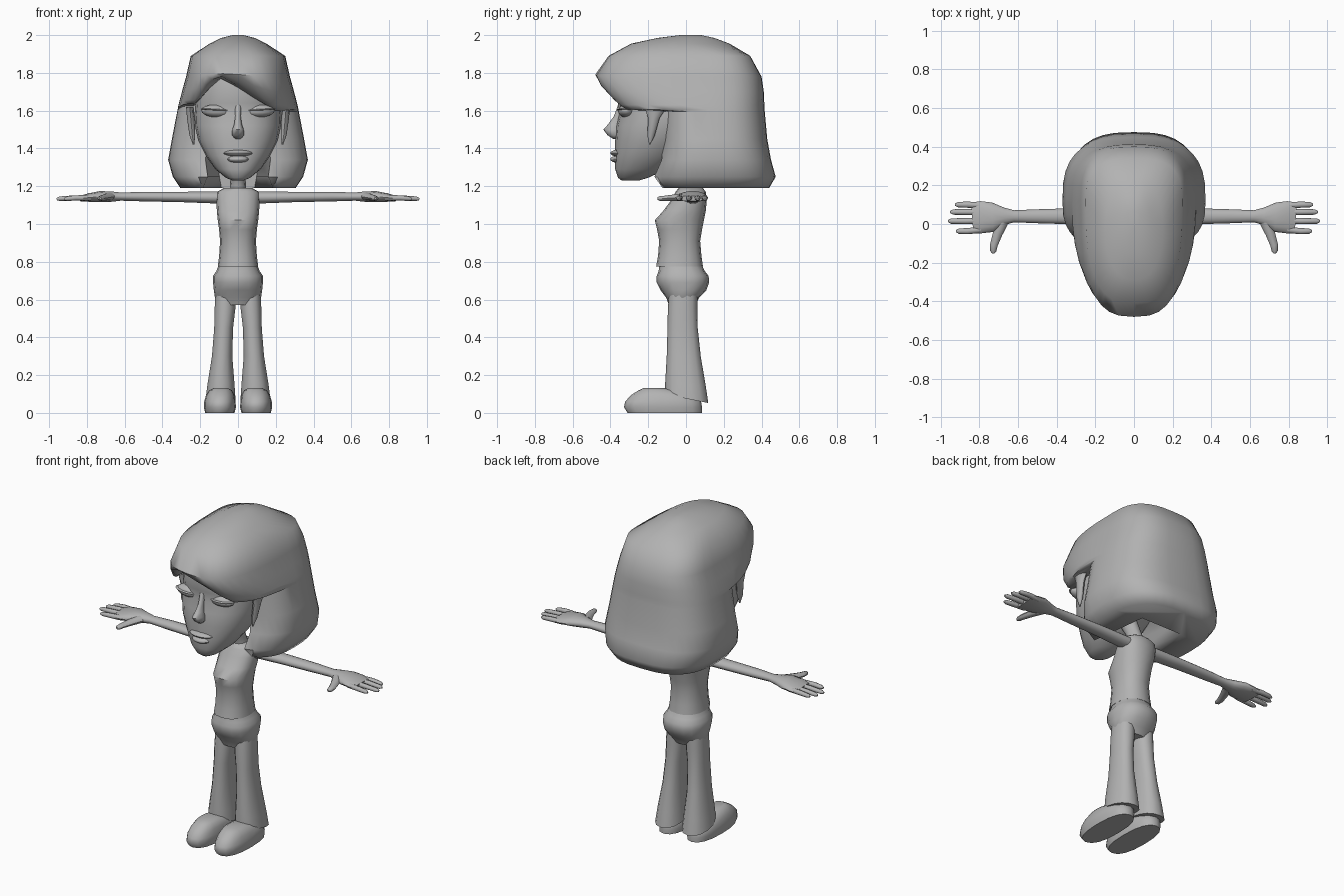
import bpy, bmesh, math
from mathutils import Vector

grey = bpy.data.materials.new("plain grey")
grey.diffuse_color = (0.45, 0.45, 0.45, 1)


def loft(name, rings, angle=50):
    """Skin a stack of equal-length point rings and cap both ends."""
    bm = bmesh.new()
    rows = [[bm.verts.new(p) for p in r] for r in rings]
    n = len(rows[0])
    for a, b in zip(rows, rows[1:]):
        for i in range(n):
            j = (i + 1) % n
            bm.faces.new((a[i], a[j], b[j], b[i]))
    bm.faces.new(rows[0][::-1])
    bm.faces.new(rows[-1])
    bmesh.ops.recalc_face_normals(bm, faces=bm.faces)
    me = bpy.data.meshes.new(name)
    bm.to_mesh(me)
    bm.free()
    me.materials.append(grey)
    ob = bpy.data.objects.new(name, me)
    bpy.context.collection.objects.link(ob)
    bpy.ops.object.select_all(action='DESELECT')
    ob.select_set(True)
    bpy.context.view_layer.objects.active = ob
    bpy.ops.object.shade_smooth_by_angle(angle=math.radians(angle))
    return ob


def spow(v, n):
    return math.copysign(abs(v) ** (2 / n), v)


def slab(z, front, back, w, cx=0, n=2.0, sides=16, tilt=0):
    """Horizontal ring between two depths; tilt lowers its back edge."""
    cy, r, pts = (front + back) / 2, (back - front) / 2, []
    for i in range(sides):
        t = 2 * math.pi * i / sides
        y = -r * spow(math.cos(t), n)
        pts.append((cx + w * spow(math.sin(t), n), cy + y, z - tilt * y))
    return pts


def tube(name, path, s=1, sides=10):
    """Limb along a path of (x, y, z, radius across, radius up), mirrored by s."""
    pts = [Vector(p[:3]) for p in path]
    rings = []
    for k, p in enumerate(path):
        d = (pts[min(k + 1, len(pts) - 1)] - pts[max(k - 1, 0)]).normalized()
        side = d.cross(Vector((0, 0, 1))).normalized()
        up = side.cross(d)
        ring = []
        for i in range(sides):
            t = 2 * math.pi * i / sides
            q = pts[k] + side * p[3] * math.cos(t) + up * p[4] * math.sin(t)
            ring.append((q.x * s, q.y, q.z))
        rings.append(ring)
    return loft(name, rings)


def blob(name, loc, size, roll=0):
    """Ellipsoid rolled about the depth axis."""
    rings = []
    c, sn = math.cos(roll), math.sin(roll)
    for k in range(9):
        a = math.pi * (k + 0.15) / 8.3 - math.pi / 2
        ring = []
        for i in range(14):
            t = 2 * math.pi * i / 14
            x = size[0] * math.cos(a) * math.cos(t)
            z = size[2] * math.sin(a)
            ring.append((loc[0] + x * c - z * sn,
                         loc[1] + size[1] * math.cos(a) * math.sin(t),
                         loc[2] + x * sn + z * c))
        rings.append(ring)
    return loft(name, rings)


# Hair: rows of (z, front, back, half width, fringe lift weight)
hair_rows = [
    (2.0, -0.03, 0.08, 0.03, 0), (1.985, -0.15, 0.15, 0.09, 0),
    (1.955, -0.29, 0.23, 0.15, 0), (1.89, -0.41, 0.34, 0.25, 0),
    (1.78, -0.48, 0.40, 0.275, 0.1), (1.70, -0.455, 0.412, 0.297, 0.5),
    (1.63, -0.40, 0.415, 0.315, 0.9), (1.605, -0.36, 0.416, 0.32, 1),
    (1.595, -0.13, 0.417, 0.322, 1), (1.45, -0.13, 0.43, 0.35, 0),
    (1.34, -0.14, 0.45, 0.37, 0), (1.25, -0.18, 0.475, 0.345, 0),
    (1.19, -0.15, 0.44, 0.305, 0)]


def fringe_lift(x):
    """Parting to one side, falling away both ways."""
    if x < -0.1:
        return max(0.03, 0.17 - 1.1 * (-0.1 - x))
    return max(0.0, 0.17 - 0.58 * (x + 0.1))


rings = []
for z, front, back, w, lift in hair_rows:
    cy = 0.12 if z < 1.95 else (front + back) / 2
    ring = []
    for i in range(36):
        t = 2 * math.pi * i / 36
        c, n = math.cos(t), (2.8 if z < 1.95 else 2.2)
        x = w * spow(math.sin(t), n)
        y = cy - (cy - front if c > 0 else back - cy) * spow(c, n)
        if z < 1.4 and c > 0 and abs(x) < 0.16:
            y = 0.24                      # hollow behind the neck
        f = min(1, max(0, c * 1.8))
        ring.append((x, y, z + f * lift * fringe_lift(x)))
    rings.append(ring)
loft("hair", rings, 60)

# Head and face
loft("head", [slab(z, f, b, w, 0, 2.25, 20) for z, f, b, w in (
    (1.23, -0.34, -0.25, 0.03), (1.245, -0.36, -0.2, 0.065),
    (1.29, -0.375, -0.1, 0.12), (1.36, -0.375, -0.02, 0.17),
    (1.44, -0.375, 0.05, 0.21), (1.52, -0.37, 0.1, 0.228),
    (1.58, -0.355, 0.1, 0.23), (1.64, -0.36, 0.1, 0.225),
    (1.74, -0.38, 0.1, 0.215), (1.84, -0.34, 0.1, 0.16))])
loft("nose", [slab(z, f, -0.33, w, 0, 2, 10) for z, f, w in (
    (1.45, -0.385, 0.015), (1.47, -0.415, 0.034), (1.50, -0.438, 0.032),
    (1.525, -0.415, 0.022), (1.57, -0.382, 0.015), (1.63, -0.36, 0.018))])
blob("upper_lip", (0, -0.355, 1.375), (0.078, 0.047, 0.018))
blob("lower_lip", (0, -0.355, 1.343), (0.06, 0.047, 0.02))
for s in (-1, 1):
    blob("eyelid", (s * 0.115, -0.315, 1.598), (0.08, 0.045, 0.034), s * 0.05)
    blob("eyelash", (s * 0.118, -0.32, 1.605), (0.082, 0.05, 0.006), s * 0.05)
    # Pointed lock in front of each ear
    loft("side_lock", [slab(z, f, b, w, s * x, 2, 8) for z, f, b, w, x in (
        (1.42, -0.195, -0.19, 0.004, 0.235), (1.47, -0.205, -0.165, 0.015, 0.242),
        (1.56, -0.2, -0.14, 0.02, 0.25), (1.62, -0.22, -0.1, 0.02, 0.255))])

# Neck, shirt and trouser top
loft("neck", [slab(z, f, b, w, 0, 2, 12) for z, f, b, w in (
    (1.14, -0.03, 0.08, 0.06), (1.19, -0.03, 0.07, 0.042),
    (1.26, -0.06, 0.04, 0.04), (1.36, -0.12, 0.0, 0.045))])
loft("shirt", [slab(z, f, b, w, 0, 2.3) for z, f, b, w in (
    (0.775, -0.158, 0.09, 0.107), (0.83, -0.148, 0.082, 0.1),
    (0.91, -0.142, 0.075, 0.095), (0.97, -0.153, 0.085, 0.1),
    (1.02, -0.165, 0.095, 0.107), (1.07, -0.12, 0.105, 0.112),
    (1.13, -0.075, 0.11, 0.115), (1.17, -0.055, 0.105, 0.112),
    (1.19, -0.04, 0.09, 0.075))])
loft("hips", [slab(z, f, b, w, 0, 2.3) for z, f, b, w in (
    (0.57, -0.09, 0.05, 0.09), (0.61, -0.105, 0.07, 0.122),
    (0.65, -0.135, 0.108, 0.128), (0.69, -0.155, 0.122, 0.132),
    (0.725, -0.155, 0.12, 0.132), (0.75, -0.145, 0.1, 0.115),
    (0.79, -0.14, 0.08, 0.1))])

fingers = ((0.10, 0.925), (0.062, 0.95), (0.015, 0.96), (-0.037, 0.92))
for s in (-1, 1):
    # Flared trouser leg with a hem lower at the back
    loft("leg", [slab(z, f, b, w, s * x, 2.3, 14, tilt) for z, f, b, w, x, tilt in (
        (0.075, -0.11, 0.118, 0.08, 0.092, 0.2), (0.15, -0.11, 0.105, 0.073, 0.09, 0.1),
        (0.3, -0.102, 0.078, 0.055, 0.084, 0), (0.45, -0.098, 0.062, 0.051, 0.076, 0),
        (0.55, -0.096, 0.06, 0.056, 0.069, 0), (0.64, -0.09, 0.06, 0.055, 0.065, 0))])
    # Rounded shoe with a flat sole
    loft("shoe", [slab(z, f, b, w, s * x, 2.4) for z, f, b, w, x in (
        (0, -0.31, 0.085, 0.078, 0.096), (0.03, -0.328, 0.085, 0.085, 0.096),
        (0.06, -0.322, 0.08, 0.083, 0.096), (0.095, -0.29, 0.04, 0.075, 0.094),
        (0.12, -0.25, -0.05, 0.06, 0.092), (0.132, -0.225, -0.12, 0.035, 0.09))])
    # Arm running into the palm
    tube("arm_and_palm", (
        (0.07, 0.035, 1.14, 0.045, 0.034), (0.3, 0.04, 1.143, 0.042, 0.028),
        (0.5, 0.04, 1.145, 0.036, 0.026), (0.62, 0.04, 1.145, 0.031, 0.022),
        (0.67, 0.04, 1.145, 0.045, 0.028), (0.73, 0.035, 1.145, 0.076, 0.03),
        (0.79, 0.035, 1.14, 0.083, 0.023), (0.835, 0.032, 1.135, 0.08, 0.015)), s, 14)
    for y, tip in fingers:
        tube("finger", ((0.78, y * 0.9 + 0.005, 1.138, 0.016, 0.015),
                        (0.86, y, 1.138, 0.016, 0.014),
                        (tip - 0.015, y, 1.134, 0.014, 0.012),
                        (tip, y, 1.132, 0.006, 0.006)), s, 8)
    tube("thumb", ((0.68, 0.01, 1.145, 0.03, 0.022), (0.705, -0.05, 1.14, 0.025, 0.018),
                   (0.725, -0.11, 1.136, 0.02, 0.014),
                   (0.728, -0.14, 1.135, 0.016, 0.012),
                   (0.728, -0.152, 1.135, 0.006, 0.006)), s, 8)
